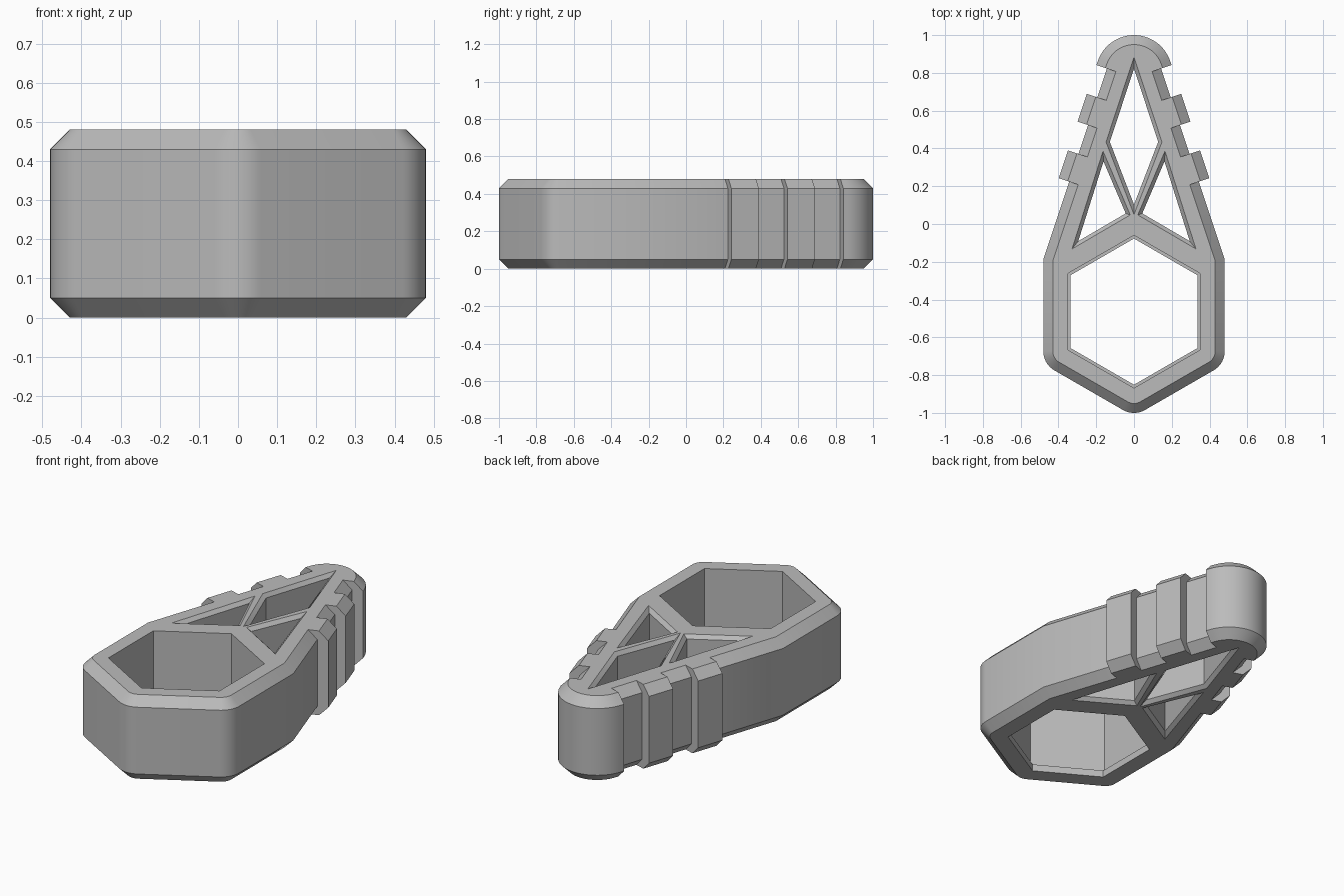
import bpy, bmesh, math
from mathutils import Vector

if "Cube" in bpy.data.objects:
    bpy.data.objects.remove(bpy.data.objects["Cube"])

H, CH = 0.48, 0.05            # height and outer chamfer
HEX_Y, APO = -0.464, 0.48     # centre and apothem of the hexagonal end
FILLET = 0.117                # corner radius of the hexagonal end
WALL, RIB = 0.396, 0.455      # distance of the tapered wall and rib faces from the origin
HEAD_Y, HEAD_R = 0.798, 0.202 # rounded tip
N = Vector((3, 1)).normalized()    # normal of the tapered wall
T = Vector((-1, 3)).normalized()   # direction along the tapered wall


def arc(cx, cy, r, a0, a1, n):
    return [Vector((cx + r * math.cos(math.radians(a0 + (a1 - a0) * k / n)),
                    cy + r * math.sin(math.radians(a0 + (a1 - a0) * k / n))))
            for k in range(n + 1)]


def outline(inset):
    """Full outline, shrunk by inset; ribs keep their square ends."""
    r, reach = FILLET - inset, (APO - FILLET) * 2 / math.sqrt(3)
    pts = arc(0, HEX_Y - reach, r, -90, -60, 5)
    pts += arc(APO - FILLET, HEX_Y - reach / 2, r, -60, 0, 9)
    x = APO - inset
    pts.append(Vector((x, (WALL - inset - N.x * x) / N.y)))
    # grip ribs along the taper
    for s in (0.104, 0.420):
        for d, t in ((WALL, s), (RIB, s), (RIB, s + 0.155), (WALL, s + 0.155)):
            pts.append(N * (d - inset) + T * t)
    # rounded tip
    pts += [N * (d - inset) + T * 0.735 for d in (WALL, RIB)]
    pts += arc(0, HEAD_Y, HEAD_R - inset, math.degrees(math.atan2(1, 3)), 90, 14)
    # mirror to the left side
    return pts + [Vector((-p.x, p.y)) for p in reversed(pts[1:-1])]


def shrink(poly, d):
    """Inset a convex counter-clockwise polygon by d."""
    out = []
    for i, p in enumerate(poly):
        a = (p - poly[i - 1]).normalized()
        b = (poly[(i + 1) % len(poly)] - p).normalized()
        na, nb = Vector((-a.y, a.x)), Vector((-b.y, b.x))
        out.append(p + (na + nb) * d / (1 + na.dot(nb)))
    return out


def hexagon(apothem):
    return arc(0, HEX_Y, apothem * 2 / math.sqrt(3), 30, 330, 5)


bm = bmesh.new()
cap_edges = []


def loft(levels):
    """Wall through rings given as (z, points); end loops are kept for the caps."""
    rings = [[bm.verts.new((p.x, p.y, z)) for p in pts] for z, pts in levels]
    n = len(rings[0])
    for lo, hi in zip(rings, rings[1:]):
        for i in range(n):
            j = (i + 1) % n
            bm.faces.new((lo[i], lo[j], hi[j], hi[i]))
    for ring in (rings[0], rings[-1]):
        cap_edges.append([bm.edges.get((ring[i], ring[(i + 1) % n])) for i in range(n)])


# outer wall with chamfers
loft([(0, outline(CH)), (CH, outline(0)), (H - CH, outline(0)), (H, outline(CH))])

# hexagonal opening with a thin retaining lip at the bottom
loft([(0, hexagon(0.335)), (0.04, hexagon(0.335)), (0.04, hexagon(0.35)), (H, hexagon(0.35))])

# chamfered truss openings
diamond = [Vector(p) for p in ((0, 0.884), (-0.148, 0.434), (0, 0.05), (0.148, 0.434))]
right = [Vector(p) for p in ((0.164, 0.386), (0.02, 0.048), (0.328, -0.132))]
left = [Vector((-p.x, p.y)) for p in reversed(right)]
for poly in (diamond, right, left):
    small, c = shrink(poly, 0.019), 0.02
    loft([(0, poly), (c, small), (H - c, small), (H, poly)])

# top and bottom caps around the openings
for k, z in ((0, -1), (1, 1)):
    edges = [e for loop in cap_edges[k::2] for e in loop]
    bmesh.ops.triangle_fill(bm, edges=edges, use_beauty=True, use_dissolve=False, normal=(0, 0, z))
bmesh.ops.recalc_face_normals(bm, faces=bm.faces[:])

mesh = bpy.data.meshes.new("wrench_body")
bm.to_mesh(mesh)
bm.free()
grey = bpy.data.materials.new("plain grey")
grey.diffuse_color = (0.5, 0.5, 0.5, 1)
grey.use_nodes = True
grey.node_tree.nodes["Principled BSDF"].inputs["Base Color"].default_value = grey.diffuse_color
mesh.materials.append(grey)
body = bpy.data.objects.new("wrench_body", mesh)
bpy.context.collection.objects.link(body)
bpy.context.view_layer.objects.active = body
body.select_set(True)
bpy.ops.object.shade_smooth_by_angle(angle=math.radians(30))
